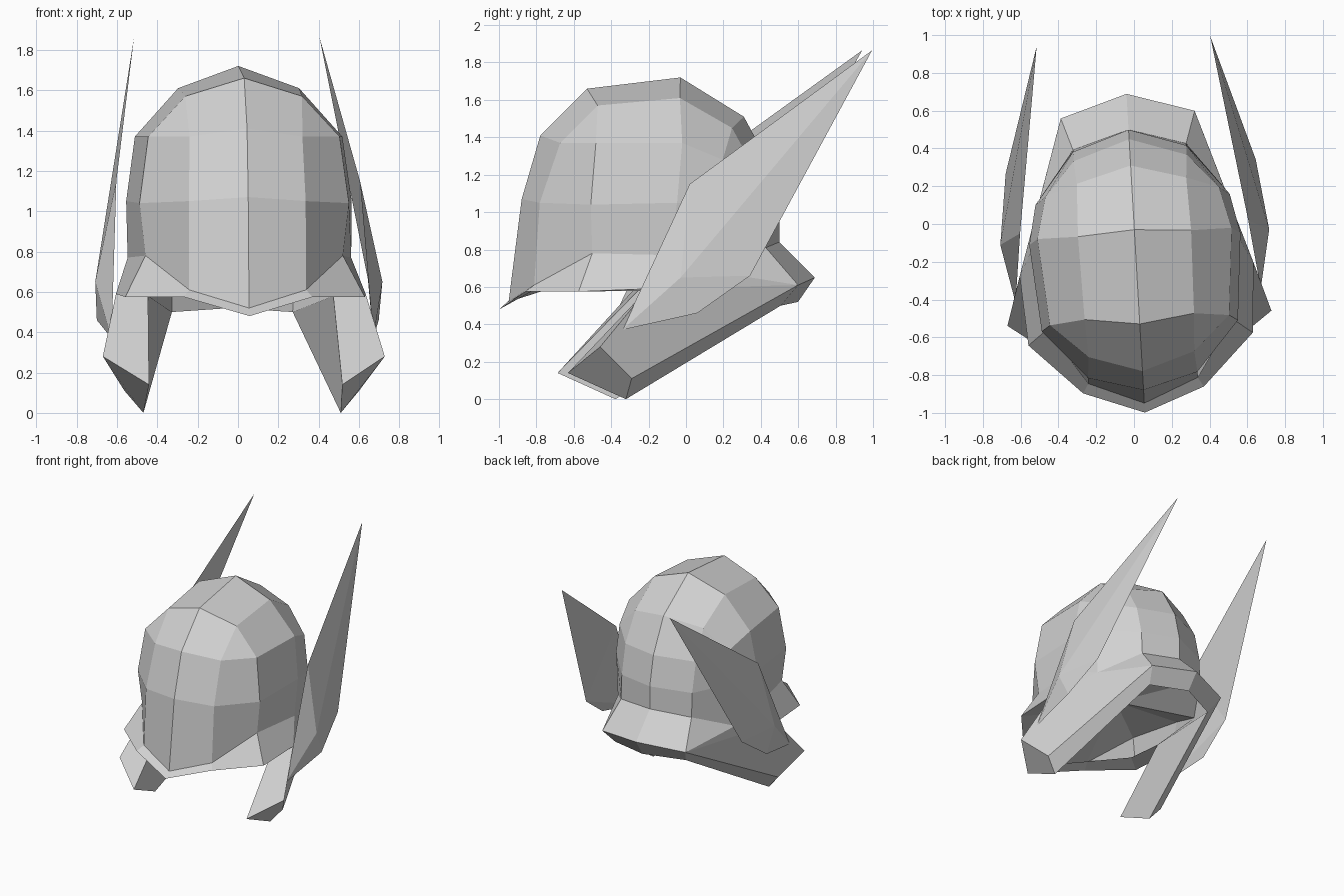
import bpy, bmesh, math

cube = bpy.data.objects.get("Cube")
if cube:
    bpy.data.objects.remove(cube, do_unlink=True)

steel = bpy.data.materials.new("steel_grey")
steel.use_nodes = True
colour = (0.64, 0.64, 0.64, 1)
steel.diffuse_color = colour
steel.node_tree.nodes["Principled BSDF"].inputs["Base Color"].default_value = colour

YAW = math.radians(3.3)


def strips(*rows):
    """Faces between neighbouring rows of equal length; repeated points collapse."""
    faces = []
    for a, b in zip(rows, rows[1:]):
        for i in range(len(a) - 1):
            quad = dict.fromkeys((a[i], a[i + 1], b[i + 1], b[i]))
            if len(quad) > 2:
                faces.append(list(quad))
    return faces


def part(name, faces):
    """Mesh of the left half, mirrored to the right."""
    bm = bmesh.new()
    points = dict.fromkeys(p for face in faces for p in face)
    verts = {p: bm.verts.new(p) for p in points}
    for face in faces:
        bm.faces.new([verts[p] for p in face])
    bmesh.ops.recalc_face_normals(bm, faces=bm.faces)
    mesh = bpy.data.meshes.new(name)
    bm.to_mesh(mesh)
    bm.free()
    mesh.materials.append(steel)
    obj = bpy.data.objects.new(name, mesh)
    bpy.context.collection.objects.link(obj)
    obj.rotation_euler.z = YAW
    mirror = obj.modifiers.new("Mirror", 'MIRROR')
    mirror.use_clip = True


# Dome: crown grid, then rings from front centre round to back centre
crown_front = [(0, -.53, 1.66), (.29, -.49, 1.57)]
crown_mid = [(0, -.03, 1.72), (.3, -.05, 1.61)]
crown_back = [(0, .31, 1.51), (.29, .23, 1.45)]
crown_edge = [crown_front[0], crown_front[1], crown_front[1], crown_mid[1],
              crown_back[1], crown_back[1], crown_back[0]]
upper = [(0, -.78, 1.41), (.28, -.69, 1.37), (.475, -.51, 1.37), (.515, -.05, 1.37),
         (.46, .17, 1.28), (.3, .35, 1.23), (0, .45, 1.25)]
middle = [(0, -.88, 1.07), (.29, -.8, 1.05), (.52, -.54, 1.04), (.56, -.08, 1.05),
          (.515, .13, 1.03), (.3, .4, 1.0), (0, .5, 1.02)]
rim = [(0, -.95, .52), (.29, -.83, .61), (.49, -.53, .78), (.555, -.12, .77),
       (.5, .13, .68), (.3, .41, .81), (0, .5, .84)]
part("dome", strips(crown_front, crown_mid, crown_back) + strips(crown_edge, upper, middle, rim))

# Ceiling: fan closing the dome just inside its rim
centre = (0, -.2, .76)
part("ceiling", [[centre, a, b] for a, b in zip(rim, rim[1:])])

# Brow: flared band around the front of the rim, with its underside
brow_end = (.62, -.24, .59)
brow_edge = [(0, -1.0, .48), (.32, -.88, .575), (.595, -.61, .575), brow_end]
cheek_top = (.46, -.23, .58)
brow_inner = [(0, -.93, .52), (.27, -.8, .6), (.47, -.53, .6), cheek_top]
part("brow_band", strips(rim[:4], brow_edge, brow_inner))

# Neck and cheek guard: one bar sweeping from the nape down to the front tips
tip_outer, tip_front = (.7, -.5, .28), (.48, -.66, .14)
tip_low, tip_inner = (.583, -.325, .11), (.49, -.35, 0)
nape, nape_side = (0, .69, .65), (.355, .58, .61)
nape_in, nape_side_in = (0, .6, .52), (.3, .49, .5)
guard = strips([rim[6], rim[5], rim[4], brow_end, tip_outer],
               [nape, nape_side, nape_side, nape_side, tip_low],
               [nape_in, nape_side_in, nape_side_in, nape_side_in, tip_inner])
guard += [[rim[3], rim[4], brow_end],
          [brow_end, cheek_top, tip_front, tip_outer],
          [tip_outer, tip_front, tip_inner, tip_low],
          [cheek_top, nape_side_in, tip_inner, tip_front],
          [cheek_top, rim[4], rim[5], nape_side_in],
          [nape_in, nape_side_in, rim[5], rim[6]]]
part("neck_and_cheek_guard", guard)

# Wings: swept blades with a raised outer point and a flat inner side
ridge = (.713, -.07, .65)
blade_tip, blade_top, blade_front = (.46, .97, 1.865), (.605, -.015, 1.15), (.65, -.38, .37)
blade_low, blade_back = (.7, .02, .46), (.663, .305, .66)
outline = [blade_tip, blade_top, blade_front, blade_low, blade_back]
wing = [[ridge, a, b] for a, b in zip(outline, outline[1:] + outline[:1])]
wing += [[blade_tip, blade_back, blade_top], [blade_top, blade_back, blade_front],
         [blade_front, blade_back, blade_low]]
part("wings", wing)
